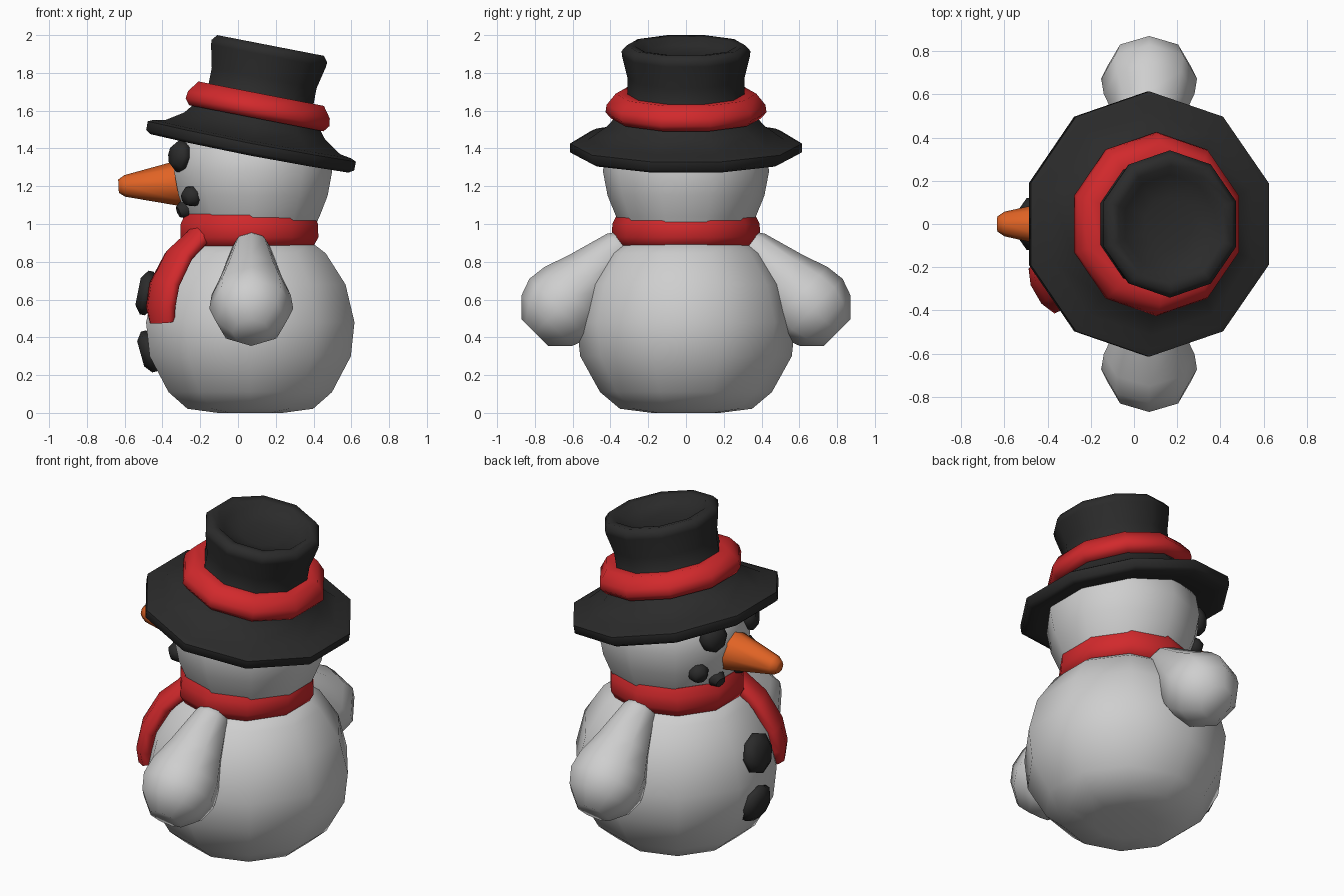
import bpy, bmesh, math
from mathutils import Vector

if "Cube" in bpy.data.objects:
    bpy.data.objects.remove(bpy.data.objects["Cube"])


def material(name, rgb):
    m = bpy.data.materials.new(name)
    m.diffuse_color = (*rgb, 1)
    m.use_nodes = True
    m.node_tree.nodes["Principled BSDF"].inputs["Base Color"].default_value = m.diffuse_color
    return m


SNOW = material("snow_white", (0.62, 0.62, 0.62))
RED = material("scarf_red", (0.64, 0.022, 0.025))
BLACK = material("charcoal", (0.024, 0.024, 0.024))
ORANGE = material("carrot_orange", (0.75, 0.125, 0.018))


def loft(name, rings, mat, closed=False, angle=60):
    """Skin a list of point rings; cap the ends, or join them if closed."""
    bm = bmesh.new()
    loops = [[bm.verts.new(p) for p in ring] for ring in rings]
    n = len(loops[0])
    pairs = list(zip(loops, loops[1:]))
    if closed:
        pairs.append((loops[-1], loops[0]))
    for a, b in pairs:
        for i in range(n):
            j = (i + 1) % n
            bm.faces.new((a[i], a[j], b[j], b[i]))
    if not closed:
        bm.faces.new(loops[0])
        bm.faces.new(loops[-1])
    bmesh.ops.recalc_face_normals(bm, faces=bm.faces)
    me = bpy.data.meshes.new(name)
    bm.to_mesh(me)
    bm.free()
    me.materials.append(mat)
    ob = bpy.data.objects.new(name, me)
    bpy.context.collection.objects.link(ob)
    bpy.ops.object.select_all(action='DESELECT')
    bpy.context.view_layer.objects.active = ob
    ob.select_set(True)
    bpy.ops.object.shade_smooth_by_angle(angle=math.radians(angle))
    return ob


def lathe(name, profile, origin, mat, axis=(0, 0, 1), n=10, scale=(1, 1),
          saddle=0.0, closed=False):
    """Turn a (radius, height) profile round an axis through origin."""
    w = Vector(axis).normalized()
    v = Vector((0, 1, 0)) if abs(w.y) < 0.5 else Vector((1, 0, 0))
    u = v.cross(w).normalized()
    v = w.cross(u)
    rings = []
    for r, h in profile:
        ring = []
        for i in range(n):
            a = math.pi / 2 + 2 * math.pi * i / n
            c, s = math.cos(a), math.sin(a)
            lift = saddle * (c * c - s * s) if r > 0.5 else 0
            ring.append(Vector(origin) + u * c * r * scale[0]
                        + v * s * r * scale[1] + w * (h + lift))
        rings.append(ring)
    return loft(name, rings, mat, closed)


def stone(name, pos, normal, width, height):
    """Flattened lump of coal lying on the snow."""
    prof = [(0.7, -0.04), (1, -0.015), (1, 0.012), (0.62, 0.045)]
    lathe(name, prof, pos, BLACK, normal, 8, (height, width))


# Snow body and head
lathe("body", [(0.18, 0), (0.35, 0.022), (0.455, 0.11), (0.56, 0.3), (0.58, 0.48),
               (0.53, 0.68), (0.42, 0.845), (0.33, 0.91)], (0.065, 0, 0), SNOW)
lathe("head", [(0.3, 0.9), (0.37, 1.04), (0.415, 1.15), (0.44, 1.28),
               (0.42, 1.4), (0.34, 1.52), (0.22, 1.58)], (0.08, 0, 0), SNOW)

# Drop-shaped arms
for side, label in ((-1, "right"), (1, "left")):
    lathe("arm_" + label, [(0.06, -0.05), (0.1, 0.01), (0.162, 0.23), (0.21, 0.37),
                           (0.222, 0.47), (0.19, 0.56), (0.1, 0.65)],
          (0.07, side * 0.34, 0.885), SNOW, (0, side, -1), 8)

# Scarf ring and hanging end
lathe("scarf_ring", [(0.3, 0.87), (0.365, 0.882), (0.392, 0.93), (0.39, 1.0),
                     (0.365, 1.052), (0.3, 1.045)], (0.06, 0, 0), RED,
      scale=(0.98, 1), closed=True)
across = Vector((0.5, -0.866, 0))
path = [((-0.17, -0.18, 0.98), 0.08), ((-0.22, -0.21, 0.92), 0.1),
        ((-0.315, -0.245, 0.83), 0.12), ((-0.39, -0.285, 0.68), 0.128),
        ((-0.41, -0.3, 0.56), 0.122), ((-0.4, -0.295, 0.48), 0.1)]
pts = [Vector(p) for p, _ in path]
rings = []
for k, (p, half) in enumerate(path):
    along = (pts[min(k + 1, 5)] - pts[max(k - 1, 0)]).normalized()
    out = across.cross(along).normalized()
    rings.append([pts[k] + across * half * math.cos(a) * 1.06 + out * 0.055 * math.sin(a)
                  for a in [math.pi / 8 + i * math.pi / 4 for i in range(8)]])
loft("scarf_end", rings, RED, angle=75)

# Tilted hat: brim and dished crown in one turned shape, plus a band
tilt = math.radians(11)
hat_axis = (math.sin(tilt), 0, math.cos(tilt))
hat_pos = (0.07, 0, 1.42)
lathe("hat", [(0.2, 0.0), (0.36, -0.025), (0.51, -0.052), (0.575, -0.052), (0.605, -0.035),
              (0.605, 0.012), (0.575, 0.025), (0.51, 0.035), (0.41, 0.1), (0.35, 0.17),
              (0.305, 0.26), (0.305, 0.36), (0.334, 0.48), (0.336, 0.505),
              (0.31, 0.535), (0.265, 0.53), (0.225, 0.495), (0.12, 0.47)],
      hat_pos, BLACK, hat_axis, scale=(0.975, 1.015), saddle=0.006)
lathe("hat_band", [(0.3, 0.15), (0.39, 0.142), (0.418, 0.175), (0.412, 0.215),
                   (0.365, 0.275), (0.3, 0.272)], hat_pos, RED, hat_axis,
      scale=(0.975, 1.02), closed=True)

# Carrot nose
lathe("nose", [(0.115, -0.06), (0.117, 0), (0.057, 0.27), (0.035, 0.303)],
      (-0.33, 0, 1.215), ORANGE, (-1, 0, -0.05), 8)

# Coal eyes and mouth
for side, label in ((-1, "right"), (1, "left")):
    stone("eye_" + label, (-0.308, side * 0.175, 1.36), (-1, side * 0.45, 0.12), 0.083, 0.085)
    stone("mouth_outer_" + label, (-0.245, side * 0.23, 1.147), (-1, side * 0.65, -0.35),
          0.058, 0.055)
    stone("mouth_inner_" + label, (-0.275, side * 0.105, 1.08), (-1, side * 0.25, -0.4),
          0.052, 0.05)

# Coal buttons
stone("button_upper", (-0.485, 0, 0.635), (-1, 0, 0.2), 0.12, 0.118)
stone("button_lower", (-0.472, 0, 0.325), (-1, 0, -0.28), 0.12, 0.112)
